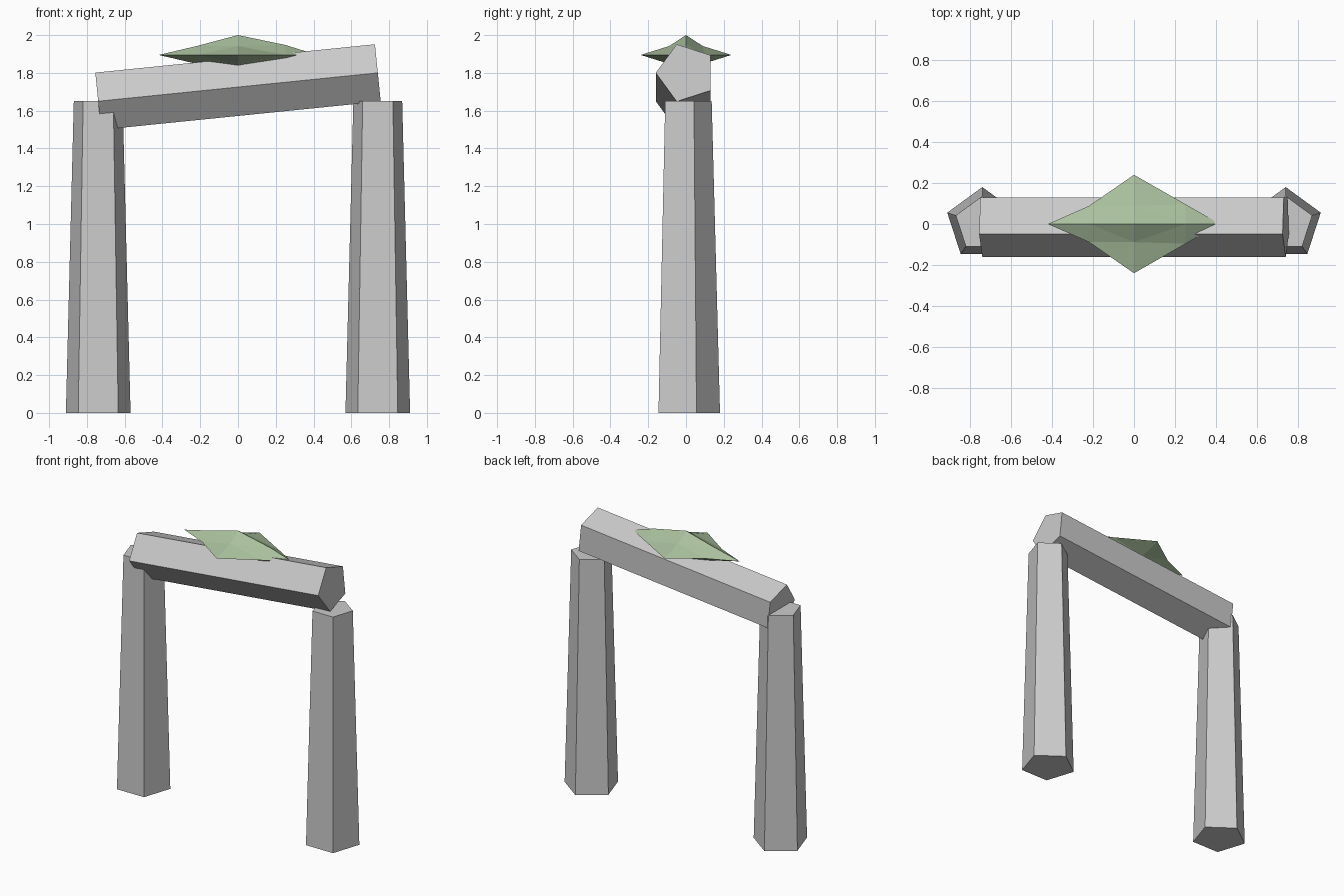
import bpy, bmesh, math
from itertools import product
from mathutils import Vector, Matrix

if "Cube" in bpy.data.objects:
    bpy.data.objects.remove(bpy.data.objects["Cube"])


def add_object(name, bm):
    bmesh.ops.recalc_face_normals(bm, faces=bm.faces[:])
    mesh = bpy.data.meshes.new(name)
    bm.to_mesh(mesh)
    bm.free()
    obj = bpy.data.objects.new(name, mesh)
    bpy.context.collection.objects.link(obj)
    return obj


def pentagon_prism(name, sections):
    """Loft five-sided rings; sections are (centre, first axis, second axis, radius)."""
    bm = bmesh.new()
    rings = []
    for centre, u, v, r in sections:
        ring = []
        for i in range(5):
            a = i * math.tau / 5
            ring.append(bm.verts.new(Vector(centre) + r * (math.cos(a) * u + math.sin(a) * v)))
        rings.append(ring)
    for i in range(5):
        j = (i + 1) % 5
        bm.faces.new((rings[0][i], rings[0][j], rings[1][j], rings[1][i]))
    for ring in rings:
        bm.faces.new(ring)
    return add_object(name, bm)


X, Y, Z = Vector((1, 0, 0)), Vector((0, 1, 0)), Vector((0, 0, 1))

# Tapered pillars
for side, x in (("left", -0.74), ("right", 0.74)):
    pentagon_prism(side + "_pillar", [((x, 0, 0), Y, X, 0.18), ((x, 0, 1.65), Y, X, 0.136)])

# Tilted lintel, ridge towards the front
tilt = math.atan2(0.15, 1.48)
along = Vector((math.cos(tilt), 0, math.sin(tilt)))
up = Vector((-math.sin(tilt), 0, math.cos(tilt)))
mid = Vector((0, 0, 1.725))
pentagon_prism("lintel", [(mid + along * s * 0.744, -Y, up, 0.16) for s in (-1, 1)])

# Moss clump: flattened octahedron with pinched edge midpoints
size = Vector((0.42, 0.24, 0.105))
centre = Vector((0, 0, 1.895))
bm = bmesh.new()
cache = {}


def moss_vert(key):
    if key not in cache:
        p = Vector([k * s for k, s in zip(key, size)])
        if sum(map(abs, key)) == 2:
            pinch = (0.6, 0.4, 0.5) if key[0] > 0 else (0.52, 0.37, 0.45)
            p = Vector([c * k for c, k in zip(p, pinch)])
        cache[key] = bm.verts.new(centre + p)
    return cache[key]


for sx, sy, sz in product((-1, 1), repeat=3):
    a, b, c = (sx, 0, 0), (0, sy, 0), (0, 0, sz)
    ab, bc, ca = (sx, sy, 0), (0, sy, sz), (sx, 0, sz)
    for tri in ((a, ab, ca), (b, bc, ab), (c, ca, bc), (ab, bc, ca)):
        bm.faces.new([moss_vert(k) for k in tri])
moss = add_object("moss_clump", bm)
green = bpy.data.materials.new("moss_green")
green.diffuse_color = (0.40, 0.53, 0.34, 1)
green.use_nodes = True
green.node_tree.nodes["Principled BSDF"].inputs["Base Color"].default_value = green.diffuse_color
moss.data.materials.append(green)
